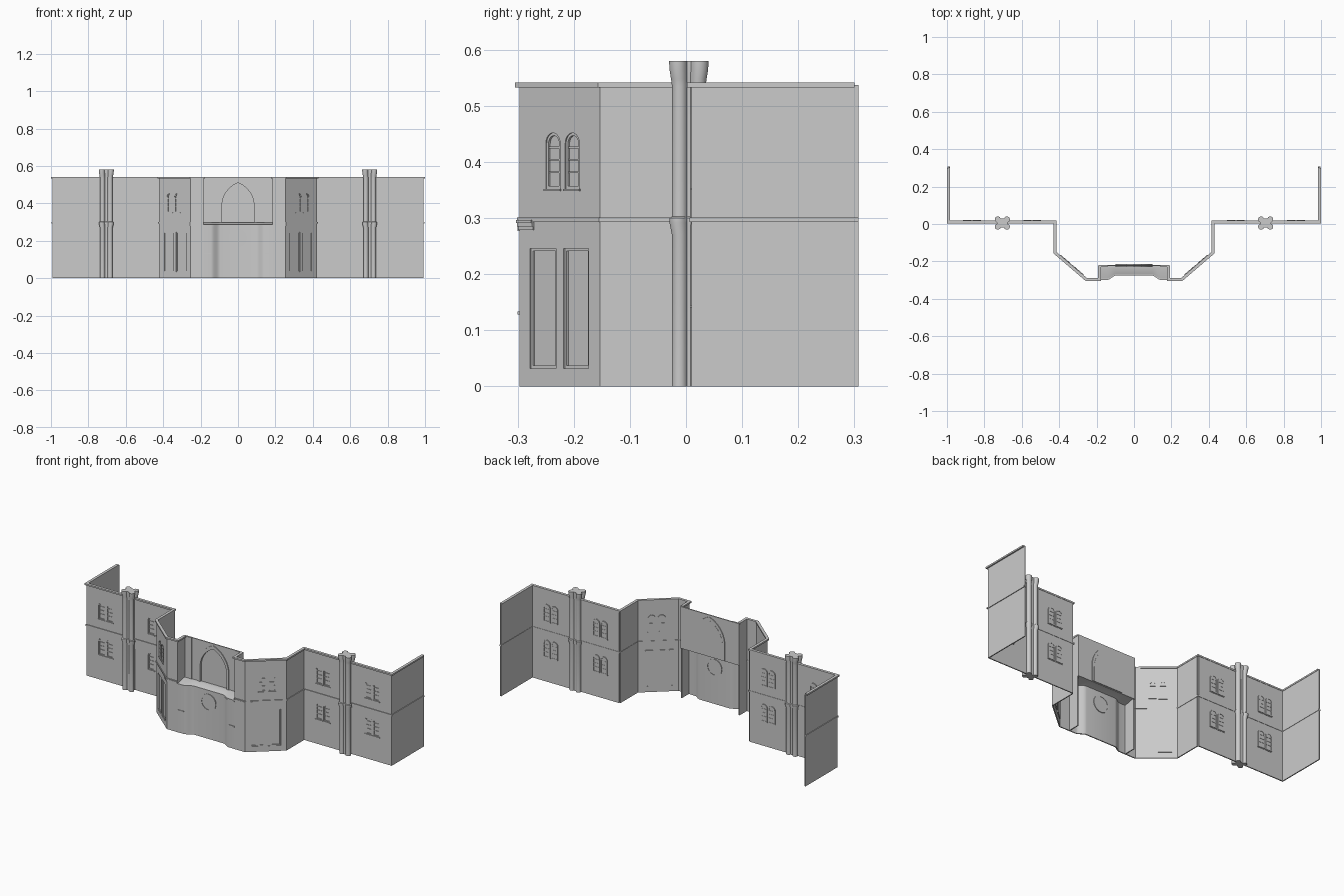
import bpy, bmesh
from math import sin, cos, pi, sqrt, radians, atan2
from mathutils import Vector, Matrix

if "Cube" in bpy.data.objects:
    bpy.data.objects.remove(bpy.data.objects["Cube"])

T = 0.006                      # wall thickness
TOP, MID = 0.537, 0.298        # wall top, string course height


def add_object(name, me, mirror):
    ob = bpy.data.objects.new(name, me)
    bpy.context.collection.objects.link(ob)
    if mirror:
        m = ob.modifiers.new("Mirror", 'MIRROR')
        m.use_axis = (True, False, False)
        m.use_clip = False
        m.use_mirror_merge = False
    return ob


def plate(name, p0, p1, outlines, d0, d1, mirror=True):
    """Flat outlines (even-odd filled) on the wall p0->p1, from depth d0 to d1 outward."""
    S = 10
    cu = bpy.data.curves.new(name, 'CURVE')
    cu.dimensions, cu.fill_mode = '2D', 'BOTH'
    cu.extrude = (d1 - d0) / 2 * S
    for pts in outlines:
        sp = cu.splines.new('POLY')
        sp.points.add(len(pts) - 1)
        sp.use_cyclic_u = True
        for p, (x, z) in zip(sp.points, pts):
            p.co = (x * S, z * S, 0, 1)
    tmp = bpy.data.objects.new(name + "_tmp", cu)
    bpy.context.collection.objects.link(tmp)
    me = bpy.data.meshes.new_from_object(tmp.evaluated_get(bpy.context.evaluated_depsgraph_get()))
    bpy.data.objects.remove(tmp)
    u = Vector((p1[0] - p0[0], p1[1] - p0[1], 0)).normalized()
    n = u.cross(Vector((0, 0, 1)))
    o = Vector((p0[0], p0[1], 0)) + n * (d0 + d1) / 2
    M = Matrix(((u.x, 0, n.x, o.x), (u.y, 0, n.y, o.y), (0, 1, 0, 0), (0, 0, 0, 1)))
    me.transform(M @ Matrix.Scale(1 / S, 4))
    bm = bmesh.new()
    bm.from_mesh(me)
    bmesh.ops.remove_doubles(bm, verts=bm.verts, dist=1e-6)
    bmesh.ops.recalc_face_normals(bm, faces=bm.faces)
    bm.to_mesh(me)
    bm.free()
    return add_object(name, me, mirror)


def ribbon(name, path, out, inn, z0, z1, mirror=True):
    """Mitred strip following a plan path, offset outward and inward."""
    P = [Vector(p) for p in path]
    bm, rings = bmesh.new(), []
    for i, p in enumerate(P):
        ns = []
        for a, b in ((i - 1, i), (i, i + 1)):
            if a >= 0 and b < len(P):
                d = (P[b] - P[a]).normalized()
                ns.append(Vector((d.y, -d.x)))
        m = sum(ns, Vector((0, 0))).normalized()
        m /= m.dot(ns[0])
        rings.append([bm.verts.new((*(p + m * k), z)) for k, z in
                      ((out, z0), (out, z1), (-inn, z1), (-inn, z0))])
    for a, b in zip(rings, rings[1:]):
        for j in range(4):
            bm.faces.new((a[j], a[(j + 1) % 4], b[(j + 1) % 4], b[j]))
    bm.faces.new(rings[0])
    bm.faces.new(rings[-1])
    bmesh.ops.recalc_face_normals(bm, faces=bm.faces)
    me = bpy.data.meshes.new(name)
    bm.to_mesh(me)
    bm.free()
    return add_object(name, me, mirror)


def rect(x0, x1, z0, z1):
    return [(x0, z0), (x1, z0), (x1, z1), (x0, z1)]


def lancet(c, w, z0, z1, g=0.0):
    r = w / 2 + g
    zs = z1 - w / 2
    return [(c - r, z0 - g), (c + r, z0 - g)] + \
           [(c + r * cos(pi * i / 10), zs + r * sin(pi * i / 10)) for i in range(11)]


def pointed(w, z0, zs, z1):
    h = z1 - zs
    c = (h * h - w * w) / (2 * w)
    a = atan2(h, c)
    right = [(-c + (w + c) * cos(a * i / 10), zs + (w + c) * sin(a * i / 10)) for i in range(11)]
    left = [(-x, z) for x, z in reversed(right[:-1])]
    return [(w, z0)] + right + left + [(-w, z0)]


def windows(name, p0, p1, specs):
    """Arched panes with frames, glazing bars and a sill for each opening."""
    panes, frames, bars, sills = [], [], [], []
    for c, w, z0, z1 in specs:
        panes.append(lancet(c, w, z0, z1, 0.0005))
        frames += [lancet(c, w, z0, z1, 0.001), lancet(c, w, z0, z1, -0.005)]
        bars += [rect(c - w / 2 + .005, c + w / 2 - .005, z - .0015, z + .0015)
                 for z in (z0 + .03, z0 + .052, z0 + .074)]
        sills.append(rect(c - w / 2 - .003, c + w / 2 + .003, z0 - .004, z0))
    plate(name + "_panes", p0, p1, panes, -0.009, -0.006)
    plate(name + "_frames", p0, p1, frames, -0.011, -0.002)
    plate(name + "_bars", p0, p1, bars, -0.0105, -0.003)
    plate(name + "_sills", p0, p1, sills, -0.008, 0.003)


# Plan of the right half, from the central recess out to the end wall
C0, C1, B, A, W0, W1, E = ((.185, -.225), (.185, -.297), (.255, -.297), (.423, -.153),
                           (.423, .01), (.992, .01), (.992, .307))

# Plain walls
ribbon("end_wall", [W1, E], 0, T, 0, TOP)
ribbon("return_wall", [A, W0], 0, T, 0, TOP)
ribbon("pier_wall", [C0, C1, B], 0, T, 0, TOP)

# Wing wall with two columns of paired windows on two floors
wing = [(x + s * .025 - W0[0], .042, z, z + .1)
        for x in (.545, .866) for z in (.145, .354) for s in (-1, 1)]
plate("wing_wall", W0, W1, [rect(0, W1[0] - W0[0], 0, TOP)] + [lancet(*s) for s in wing], -T, 0)
windows("wing_window", W0, W1, wing)

# Angled wall with a paired window over two tall door recesses
L = (Vector(A) - Vector(B)).length
ang = [(c, .039, .352, .452) for c in (.092, .145)]
doors = [(.029, .1), (.121, .19)]
plate("angled_wall", B, A, [rect(0, L, 0, TOP)] + [lancet(*s) for s in ang] +
      [rect(a, b, .032, .246) for a, b in doors], -T, 0)
windows("angled_window", B, A, ang)
plate("door_panels", B, A, [rect(a - .001, b + .001, .031, .247) for a, b in doors], -.011, -.007)
plate("door_frames", B, A, [r for a, b in doors for r in
      (rect(a, b, .032, .246), rect(a + .005, b - .005, .037, .241))], -.0115, -.003)

# String course, stepped moulding and cornice
run = [C1, B, A, W0, W1, E]
ribbon("string_course", run, .004, T + .002, MID - .005, MID + .003)
for i in range(3):
    ribbon("step_moulding", [C1, B, (.285, -.2713)], .002 + .002 * i, T,
           .279 + .006 * i, .285 + .006 * i)
ribbon("cornice", [C0] + run[:-1] + [(.992, .3)], .008, T + .002, TOP - .004, .542)

# Clustered four-lobed columns with flared capitals
plan = []
for a in (45, 135, 225, 315):
    cx, cy = (.024 if cos(radians(a)) > 0 else -.024), (.019 if sin(radians(a)) > 0 else -.019)
    for i in range(9):
        t = radians(a - 120 + 30 * i)
        plan.append((cx + .016 * cos(t), cy + .016 * sin(t)))
bm, rings = bmesh.new(), []
for z, s in ((0, .87), (.27, .87), (.292, 1), (.3, 1), (.303, .87), (.535, .87), (.548, .92),
             (.565, 1), (.58, 1.02)):
    rings.append([bm.verts.new((.704 + x * s, .005 + y * s, z)) for x, y in plan])
N = len(plan)
for a, b in zip(rings, rings[1:]):
    for j in range(N):
        bm.faces.new((a[j], a[(j + 1) % N], b[(j + 1) % N], b[j]))
bm.faces.new(rings[0][::-1])
bm.faces.new(rings[-1])
me = bpy.data.meshes.new("column")
bm.to_mesh(me)
bm.free()
add_object("column", me, True)

# Lower central wall: shallow concave bay
half = [(.185, -.297), (.145, -.296)]
for i in range(1, 9):
    t = i / 8
    half.append((.145 - .05 * t, -.296 + .024 * (3 * t * t - 2 * t ** 3)))
bay = [(-x, y) for x, y in half] + half[::-1]
ribbon("bay_wall", bay, 0, T, 0, .285, False)
ribbon("bay_coping", bay, .003, T, .277, .287, False)
ribbon("bay_side_string", [(.145, -.296), (.185, -.297)], .003, 0, .128, .134)

# Sloped ledge between the bay and the upper wall
bm = bmesh.new()
row = [[bm.verts.new((x, y, .286)), bm.verts.new((x, -.24, .298)), bm.verts.new((x, -.22, .298))]
       for x, y in bay]
for a, b in zip(row, row[1:]):
    for j in range(2):
        bm.faces.new((a[j], b[j], b[j + 1], a[j + 1]))
me = bpy.data.meshes.new("bay_ledge")
bm.to_mesh(me)
bm.free()
add_object("bay_ledge", me, False)

# Round medallion
circ = lambda r: [(r * cos(2 * pi * i / 24), .215 + r * sin(2 * pi * i / 24)) for i in range(24)]
F0, F1 = (0, -.272), (1, -.272)
plate("medallion_rim", F0, F1, [circ(.049), circ(.043)], -.010, .004, False)
plate("medallion_disc", F0, F1, [circ(.044)], -.008, .0015, False)

# Upper central wall with pointed arch
U0, U1 = (0, -.225), (1, -.225)
plate("upper_wall", U0, U1, [rect(-.19, .19, .295, .54), pointed(.086, .298, .385, .51)],
      -T, 0, False)
plate("arch_moulding", U0, U1, [pointed(.1, .298, .39, .53), pointed(.086, .298, .385, .51)],
      -.010, .005, False)
plate("arch_panel", U0, U1, [pointed(.087, .298, .385, .511)], -.011, -.007, False)
plate("side_pilaster", U0, U1, [rect(.142, .185, .298, .54)], 0, .004)

# Smooth curved surfaces, sharp edges kept
bpy.ops.object.select_all(action='SELECT')
bpy.context.view_layer.objects.active = bpy.context.selected_objects[0]
bpy.ops.object.shade_smooth_by_angle(angle=radians(32))
